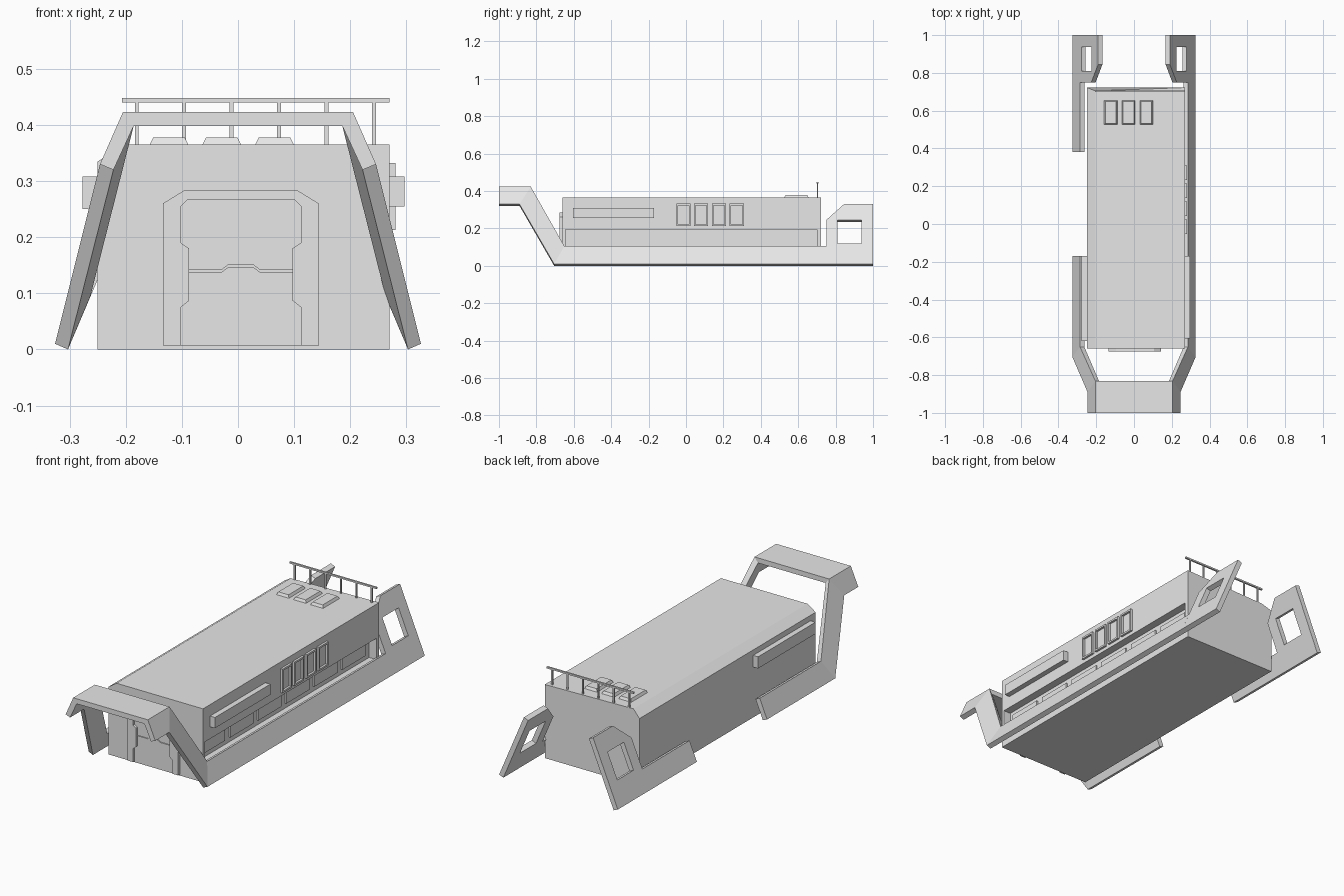
import bpy, bmesh
from mathutils import Vector

cube = bpy.data.objects.get("Cube")
if cube:
    bpy.data.objects.remove(cube, do_unlink=True)

grey = bpy.data.materials.new("light_grey")
grey.use_nodes = True
tone = (0.8, 0.8, 0.8, 1)
grey.diffuse_color = tone
for node in grey.node_tree.nodes:
    if node.type == 'BSDF_PRINCIPLED':
        node.inputs["Base Color"].default_value = tone


def finish(name, bm):
    bmesh.ops.remove_doubles(bm, verts=bm.verts, dist=1e-5)
    bmesh.ops.recalc_face_normals(bm, faces=bm.faces)
    mesh = bpy.data.meshes.new(name)
    bm.to_mesh(mesh)
    bm.free()
    mesh.materials.append(grey)
    obj = bpy.data.objects.new(name, mesh)
    bpy.context.collection.objects.link(obj)
    return obj


def loft(name, sections):
    """Skin a list of equal-length closed sections and cap the ends."""
    bm = bmesh.new()
    rings = [[bm.verts.new(p) for p in s] for s in sections]
    n = len(rings[0])
    for a, b in zip(rings, rings[1:]):
        for i in range(n):
            j = (i + 1) % n
            bm.faces.new((a[i], a[j], b[j], b[i]))
    bm.faces.new(rings[0])
    bm.faces.new(rings[-1])
    return finish(name, bm)


def panel(name, loops, place, offset):
    """Fill flat loops (later loops are holes) and give them thickness."""
    bm = bmesh.new()
    edges = []
    for loop in loops:
        vs = [bm.verts.new(place(u, v)) for u, v in loop]
        edges += [bm.edges.new((vs[i - 1], vs[i])) for i in range(len(vs))]
    bmesh.ops.triangle_fill(bm, edges=edges, use_beauty=True)
    ext = bmesh.ops.extrude_face_region(bm, geom=bm.faces[:], use_keep_orig=True)
    moved = [g for g in ext["geom"] if isinstance(g, bmesh.types.BMVert)]
    bmesh.ops.translate(bm, verts=moved, vec=Vector(offset))
    return finish(name, bm)


def rect(u0, u1, v0, v1):
    return [(u0, v0), (u1, v0), (u1, v1), (u0, v1)]


def box(name, x, y, z, taper=0.0):
    """Box from ranges, with the top drawn in by taper."""
    def ring(t, h):
        return [(u, v, h) for u, v in rect(x[0] + t, x[1] - t, y[0] + t, y[1] - t)]
    return loft(name, [ring(0, z[0]), ring(taper, z[1])])


# Hull with one chamfered roof edge and a long recess in the left side
def hull_ring(y, depth, corner_y=None):
    prof = [(-0.25, 0), (0.27, 0), (0.27, 0.09), (0.27 - depth, 0.09),
            (0.27 - depth, 0.195), (0.27, 0.195), (0.27, 0.365)]
    ring = [(x, y, z) for x, z in prof]
    cy = y if corner_y is None else corner_y
    return ring + [(-0.205, cy, 0.365), (-0.25, y, 0.335)]


loft("hull", [hull_ring(-0.66, 0), hull_ring(-0.645, 0), hull_ring(-0.645, 0.04),
              hull_ring(0.7, 0.04), hull_ring(0.7, 0), hull_ring(0.722, 0, 0.705)])

# Raised plates inside the recess
for i in range(6):
    y = -0.62 + i * 0.22
    box("recess_plate", (0.225, 0.238), (y, y + 0.18), (0.115, 0.172))

# Outer frame: front arch, legs, rails and rear plates
box("arch_top", (-0.205, 0.205), (-1, -0.83), (0.398, 0.423))
RAIL = [(0.326, 0.01), (0.286, 0.105), (0.263, 0.095), (0.303, 0.0)]
ARCH = [(0.246, 0.33), (0.205, 0.423), (0.186, 0.398), (0.222, 0.32)]


def frame_ring(side, prof, y_low, y_high):
    ys = (y_low, y_high, y_high, y_low)
    return [(side * x, y, z) for (x, z), y in zip(prof, ys)]


for side, label, rail_end, plate_start in ((1, "left", 0.75, 0.75), (-1, "right", -0.17, 0.38)):
    loft(label + "_rail", [frame_ring(side, ARCH, -1, -1),
                           frame_ring(side, ARCH, -0.89, -0.83),
                           frame_ring(side, RAIL, -0.705, -0.65),
                           frame_ring(side, RAIL, rail_end, rail_end)])
    outline = [(plate_start, 0.01), (1, 0.01), (1, 0.33), (0.845, 0.33), (0.75, 0.245)]
    outline += [(0.75, 0.105)]
    if plate_start < 0.75:
        outline += [(plate_start, 0.105)]
    panel(label + "_rear_plate", [outline, rect(0.81, 0.937, 0.12, 0.245)],
          lambda y, z: (side * (0.326 - 0.425 * (z - 0.01)), y, z),
          (-0.023 * side, 0, -0.01))

# Front door: surround with notched inner edge, and two leaves
CX = 0.005
outer = [(0.139, 0.007), (0.139, 0.26), (0.1, 0.284)]
inner = [(0.107, 0.007), (0.107, 0.075), (0.092, 0.087), (0.092, 0.18),
         (0.107, 0.19), (0.107, 0.255), (0.095, 0.267)]


def mirror(points):
    return [(-x, z) for x, z in points]


def on_front(x, z):
    return (CX + x, -0.66, z)


surround = outer + mirror(outer)[::-1] + mirror(inner) + inner[::-1]
panel("door_surround", [surround], on_front, (0, -0.016, 0))
seam = [(0.092, 0.138), (0.034, 0.138), (0.022, 0.147)]
raised = [(x, z + 0.004) for x, z in seam]
lower = inner[:3] + seam
upper = inner[:3:-1] + [inner[3]] + raised
upper = inner[3:][::-1] + raised
panel("door_lower_leaf", [lower + mirror(lower)[::-1]], on_front, (0, -0.005, 0))
panel("door_upper_leaf", [upper + mirror(upper)[::-1]], on_front, (0, -0.005, 0))

# Long side boxes near the front
box("left_side_box", (0.265, 0.297), (-0.605, -0.17), (0.255, 0.308))
box("right_side_box", (-0.277, -0.245), (-0.62, -0.17), (0.25, 0.308))

# Four window frames on the left side
for i in range(4):
    y = -0.052 + i * 0.0953
    panel("side_window_frame",
          [rect(y, y + 0.075, 0.213, 0.332), rect(y + 0.008, y + 0.067, 0.222, 0.323)],
          lambda u, v: (0.269, u, v), (0.012, 0, 0))

# Roof hatches
for i in range(3):
    x = -0.158 + i * 0.094
    box("roof_hatch", (x, x + 0.07), (0.525, 0.655), (0.364, 0.378), 0.007)

# Rear roof railing
box("railing_bar", (-0.207, 0.27), (0.699, 0.708), (0.44, 0.448))
for i in range(6):
    x = -0.184 + i * 0.0845
    box("railing_post", (x, x + 0.007), (0.7, 0.707), (0.36, 0.441))
